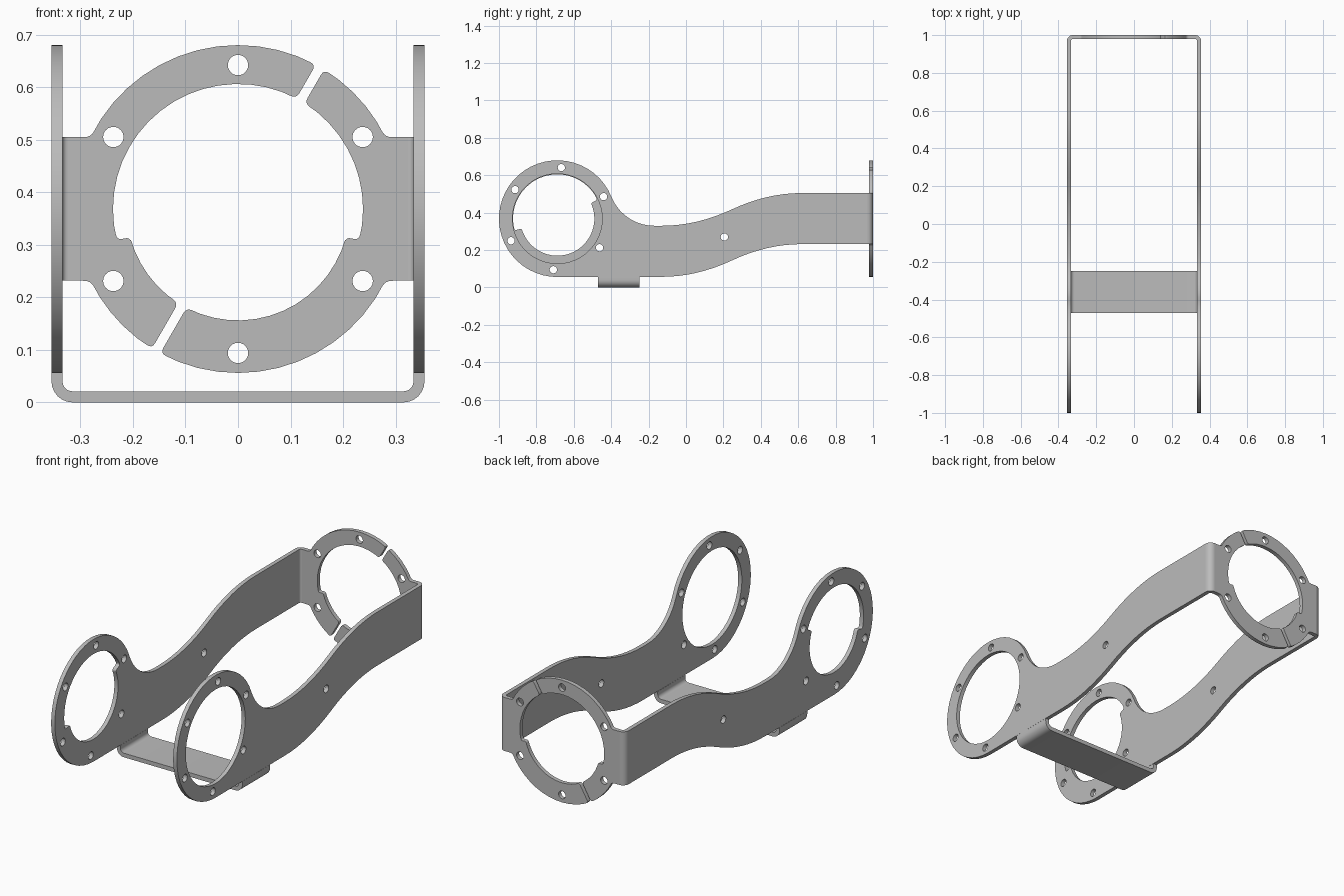
import bpy, bmesh, math
from mathutils import Matrix, Vector

cube = bpy.data.objects.get("Cube")
if cube:
    bpy.data.objects.remove(cube, do_unlink=True)

metal = bpy.data.materials.new("plain grey metal")
metal.use_nodes = True
grey = (0.5, 0.5, 0.5, 1)
metal.diffuse_color = grey
metal.node_tree.nodes["Principled BSDF"].inputs["Base Color"].default_value = grey

T = 0.021                      # sheet thickness
HALF_W = 0.355                 # half width over the side plates
RING_Z, RING_R = 0.368, 0.312  # ring centre height and outer radius
RING_Y = -0.688
BOLT_R, BOLT_HOLE = 0.274, 0.0195
LOW, HIGH = 0.232, 0.505       # arm edges at the back
BEND = 0.031                   # outer bend radius

# Orientation of a flat profile: facing sideways, facing front, lying flat
SIDE = Matrix(((0, 0, 1), (1, 0, 0), (0, 1, 0))).to_4x4()
FRONT = Matrix.Rotation(math.pi / 2, 4, "X")
FLAT = Matrix.Identity(4)


def polar(c, r, deg):
    a = math.radians(deg)
    return Vector((c[0] + r * math.cos(a), c[1] + r * math.sin(a)))


def arc(c, r, a0, a1, step=7.5):
    n = max(2, math.ceil(abs(a1 - a0) / step))
    return [polar(c, r, a0 + (a1 - a0) * i / n) for i in range(n + 1)]


def circle(c, r, step=7.5):
    return arc(c, r, 0, 360, step)[:-1]


def soften(points, size=0.012, keep=lambda p: False):
    """Round every sharp corner of a closed outline."""
    out = []
    for i, p in enumerate(points):
        a, b = points[i - 1] - p, points[(i + 1) % len(points)] - p
        if keep(p) or a.angle(b) > math.radians(150):
            out.append(p)
            continue
        s = p + a.normalized() * min(size, a.length * 0.45)
        e = p + b.normalized() * min(size, b.length * 0.45)
        for k in range(5):
            t = k / 4
            out.append(s * (1 - t) ** 2 + p * 2 * t * (1 - t) + e * t * t)
    return out


def sheet(name, loops, thickness, matrix, location):
    """Fill outlines (inner loops become holes) and give them thickness."""
    curve = bpy.data.curves.new(name, "CURVE")
    curve.dimensions = "2D"
    curve.fill_mode = "BOTH"
    curve.extrude = thickness / 2
    for loop in loops:
        spline = curve.splines.new("POLY")
        spline.points.add(len(loop) - 1)
        for point, p in zip(spline.points, loop):
            point.co = (p[0], p[1], 0, 1)
        spline.use_cyclic_u = True
    helper = bpy.data.objects.new(name + " outline", curve)
    bpy.context.collection.objects.link(helper)
    graph = bpy.context.evaluated_depsgraph_get()
    mesh = bpy.data.meshes.new_from_object(helper.evaluated_get(graph))
    bpy.data.objects.remove(helper, do_unlink=True)
    mesh.transform(Matrix.Translation(location) @ matrix)
    bm = bmesh.new()
    bm.from_mesh(mesh)
    bmesh.ops.remove_doubles(bm, verts=bm.verts, dist=1e-5)
    bmesh.ops.recalc_face_normals(bm, faces=bm.faces)
    bm.to_mesh(mesh)
    bm.free()
    mesh.materials.clear()
    mesh.materials.append(metal)
    mesh.shade_smooth()
    mesh.set_sharp_from_angle(angle=math.radians(30))
    obj = bpy.data.objects.new(name, mesh)
    bpy.context.collection.objects.link(obj)
    return obj


# Side plates: front ring flowing into an S-shaped arm
ring = (RING_Y, RING_Z)
Y0, Y1, RISE = -0.13, 0.62, HIGH - 0.33


def s_curve(base):
    pts = []
    for i in range(17):
        t = i / 16
        h = 2 * t * t if t < 0.5 else 1 - 2 * (1 - t) ** 2
        pts.append(Vector((Y0 + (Y1 - Y0) * t, base + RISE * h)))
    return pts + [Vector((1 - BEND, base + RISE))]


plate = arc(ring, RING_R, 22, 270) + s_curve(LOW - RISE)
plate += s_curve(HIGH - RISE)[::-1]
plate += arc((-0.17, 0.576), 0.246, 270, 202)[:-1]
bolts = [circle(polar(ring, BOLT_R, 25.5 + 60 * k), BOLT_HOLE, 20) for k in range(6)]
bolts.append(circle((0.205, 0.27), BOLT_HOLE, 20))
round_opening = circle(ring, 0.24)
stepped_opening = soften(arc(ring, 0.237, 25, 195.4) + arc(ring, 0.198, 195.4, 385))

for name, side, opening in (("left_side_plate", 1, round_opening),
                            ("right_side_plate", -1, stepped_opening)):
    sheet(name, [plate, opening] + bolts, T, SIDE, (side * (HALF_W - T / 2), 0, 0))

# Back ring: two halves parted by narrow slits, each with a side tab
hub = (0, RING_Z)
TAB_X = HALF_W - BEND
SLIT = 0.009
WIDE, NARROW, STEP = 0.238, 0.212, 14.5


def slit_angle(r):
    return math.degrees(math.asin(SLIT / r))


for name, side, start in (("left_back_ring_half", 1, -120),
                          ("right_back_ring_half", -1, 60)):
    mid, end = start + 90, start + 180
    tab_mid = 0 if side > 0 else 180
    d = slit_angle(RING_R)
    outer = arc(hub, RING_R, start + d, tab_mid - 26)
    for s in (-1, 1):
        outer.append(Vector((side * TAB_X, LOW if s * side < 0 else HIGH)))
    outer += arc(hub, RING_R, tab_mid + 26, end - d)
    if side > 0:
        inner = arc(hub, WIDE, end - slit_angle(WIDE), -STEP)
        inner += arc(hub, NARROW, -STEP, start + slit_angle(NARROW))
    else:
        inner = arc(hub, NARROW, end - slit_angle(NARROW), 180 + STEP)
        inner += arc(hub, WIDE, 180 + STEP, start + slit_angle(WIDE))
    outline = soften(outer + inner, keep=lambda p: abs(p.x) > TAB_X - 0.002)
    holes = [circle(polar(hub, BOLT_R, mid + 60 * k), BOLT_HOLE, 20) for k in (-1, 0, 1)]
    sheet(name, [outline] + holes, T, FRONT, (0, 1 - T / 2, 0))

# Rounded bends between the arms and the back ring
for name, side in (("left_bend", 1), ("right_bend", -1)):
    c = (TAB_X, 1 - BEND)
    bend = arc(c, BEND, 0, 90, 15) + arc(c, BEND - T, 90, 0, 15)
    bend = [Vector((side * p.x, p.y)) for p in bend]
    sheet(name, [bend], HIGH - LOW, FLAT, (0, 0, (HIGH + LOW) / 2))

# Cross bracket under the arms
R = 0.04
cx, top = HALF_W - R, RING_Z - RING_R
right_c, left_c = (cx, R), (-cx, R)
bracket = [Vector((HALF_W, top))]
bracket += arc(right_c, R, 0, -90, 15) + arc(left_c, R, -90, -180, 15)
bracket += [Vector((-HALF_W, top)), Vector((T - HALF_W, top))]
bracket += arc(left_c, R - T, -180, -90, 15) + arc(right_c, R - T, -90, 0, 15)
bracket.append(Vector((HALF_W - T, top)))
sheet("cross_bracket", [bracket], 0.222, FRONT, (0, -0.36, 0))
